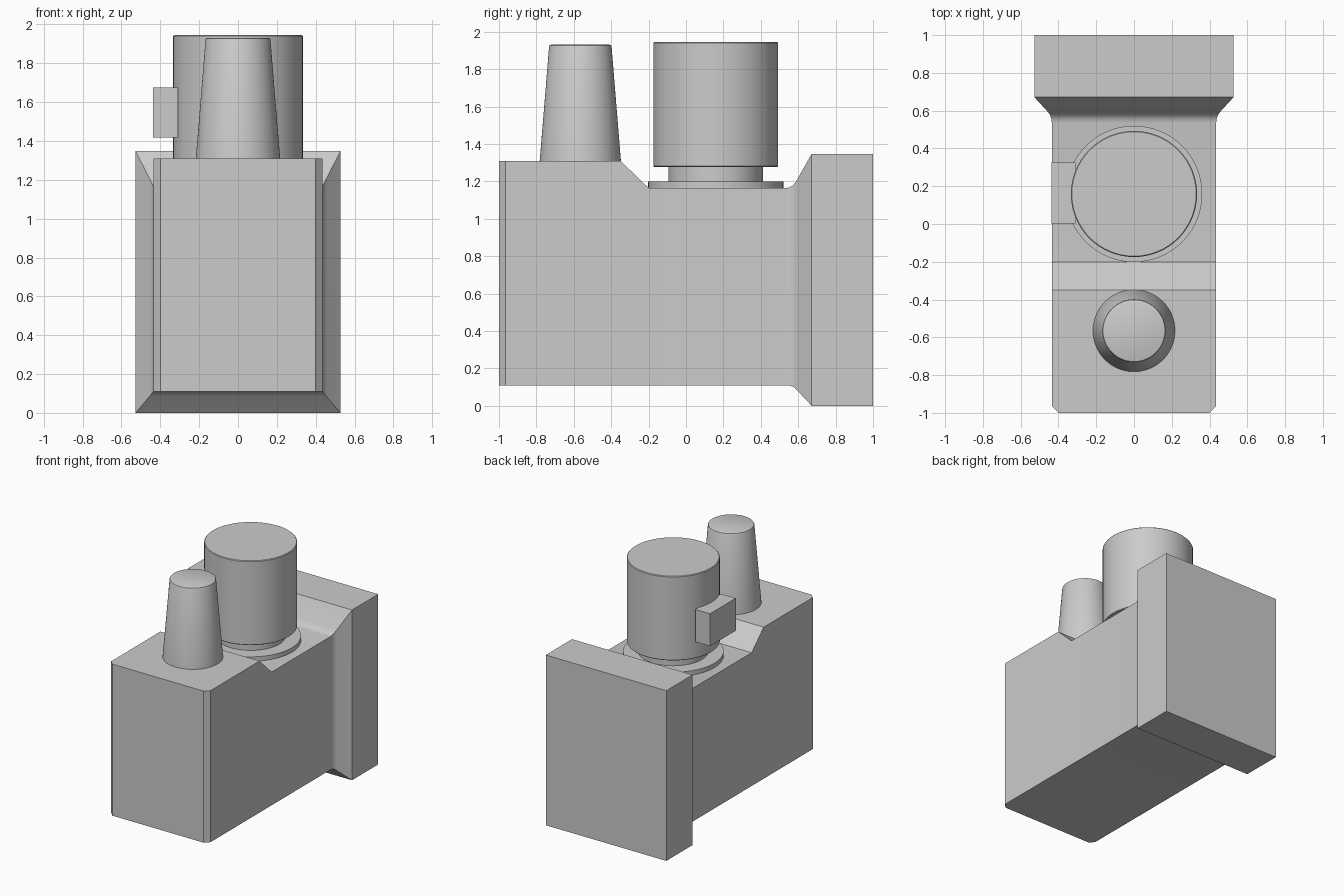
import bpy, bmesh, math

cube = bpy.data.objects.get("Cube")
if cube:
    bpy.data.objects.remove(cube, do_unlink=True)

grey = bpy.data.materials.new("plain grey")
grey.use_nodes = True
COLOUR = (0.6, 0.6, 0.6, 1)
grey.diffuse_color = COLOUR
grey.node_tree.nodes["Principled BSDF"].inputs["Base Color"].default_value = COLOUR


def finish(name, bm):
    """Turn a bmesh into a shaded object with the grey material."""
    bmesh.ops.recalc_face_normals(bm, faces=bm.faces)
    mesh = bpy.data.meshes.new(name)
    bm.to_mesh(mesh)
    bm.free()
    mesh.materials.append(grey)
    obj = bpy.data.objects.new(name, mesh)
    bpy.context.collection.objects.link(obj)
    bpy.ops.object.select_all(action='DESELECT')
    obj.select_set(True)
    bpy.context.view_layer.objects.active = obj
    bpy.ops.object.shade_smooth_by_angle(angle=math.radians(30))
    return obj


def loft(name, rings):
    """Skin a list of closed rings of points and cap both ends."""
    bm = bmesh.new()
    rows = [[bm.verts.new(p) for p in ring] for ring in rings]
    n = len(rows[0])
    for a, b in zip(rows, rows[1:]):
        for i in range(n):
            j = (i + 1) % n
            bm.faces.new((a[i], a[j], b[j], b[i]))
    bm.faces.new(rows[0])
    bm.faces.new(rows[-1])
    return finish(name, bm)


def turned(name, y, profile, sides=64):
    """Round part about a vertical axis from (radius, height) pairs."""
    turns = [math.tau * i / sides for i in range(sides)]
    return loft(name, [[(r * math.cos(t), y + r * math.sin(t), z) for t in turns]
                       for r, z in profile])


def section(y, half, low, high):
    return [(-half, y, low), (half, y, low), (half, y, high), (-half, y, high)]


# Body: chamfered front, stepped top, filleted flare into the rear flange
loft("body", [section(*s) for s in (
    (-1.0, 0.40, 0.11, 1.31),
    (-0.965, 0.435, 0.11, 1.31),
    (-0.35, 0.435, 0.11, 1.31),
    (-0.20, 0.435, 0.11, 1.165),
    (0.535, 0.435, 0.11, 1.165),
    (0.555, 0.437, 0.108, 1.169),
    (0.575, 0.443, 0.101, 1.181),
    (0.59, 0.453, 0.088, 1.203),
    (0.672, 0.528, 0.0, 1.348),
    (1.0, 0.528, 0.0, 1.348),
)])

# Tapered front post
turned("front_post", -0.565,
       [(0.217, 1.31), (0.167, 1.922), (0.164, 1.928), (0.157, 1.931)])

# Large knob standing on a neck and base disc
KNOB_Y = 0.159
turned("knob_base_disc", KNOB_Y, [(0.361, 1.16), (0.361, 1.2)])
turned("knob_neck", KNOB_Y, [(0.252, 1.19), (0.252, 1.29)])
turned("knob", KNOB_Y, [(0.329, 1.278), (0.334, 1.283), (0.334, 1.941), (0.329, 1.946)])

# Block on the side of the knob
loft("knob_side_block", [[(x, y, z) for x, z in
     ((-0.438, 1.418), (-0.31, 1.418), (-0.31, 1.675), (-0.438, 1.675))]
    for y in (0.003, 0.325)])
